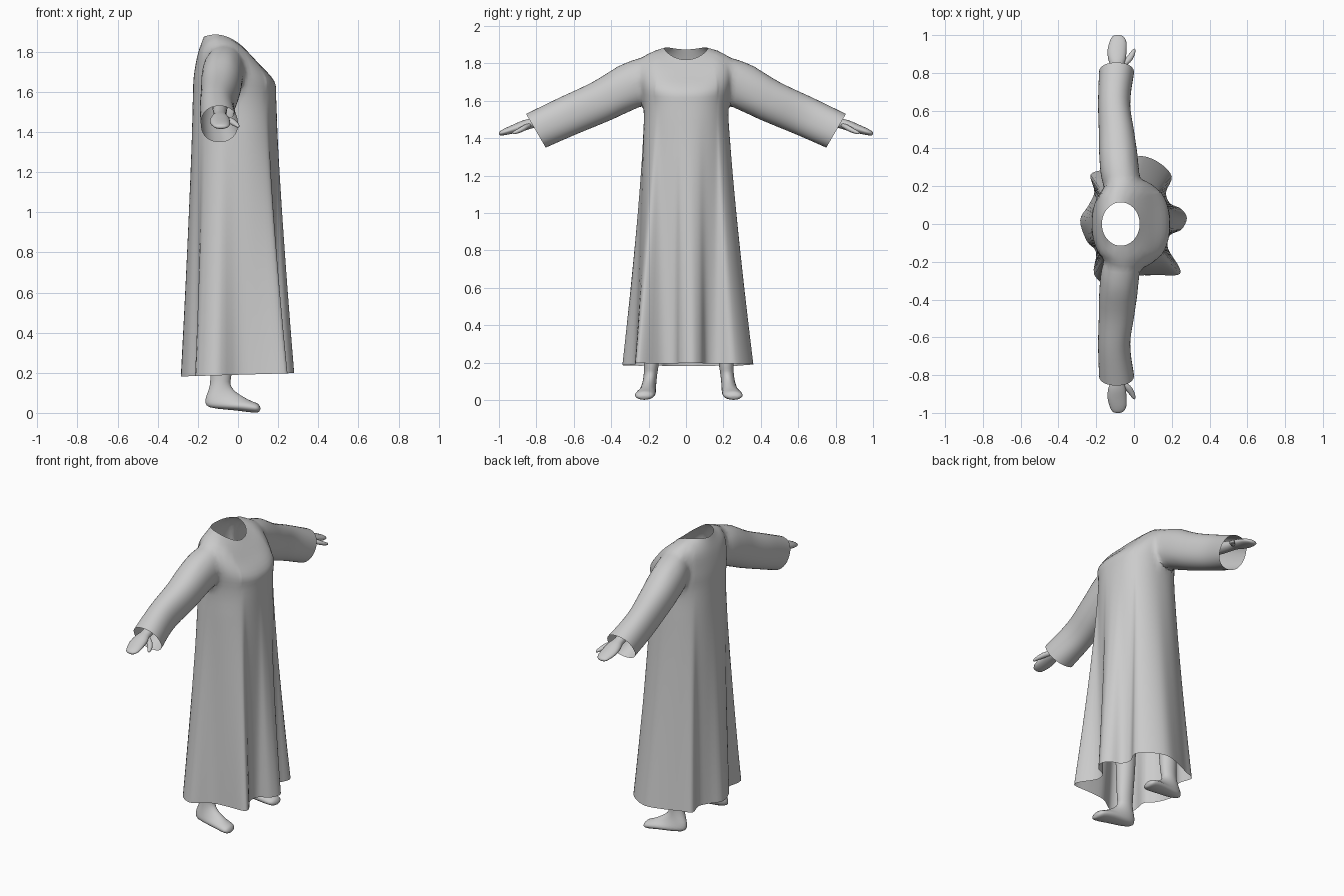
import bpy, bmesh, math
from mathutils import Vector as V

if "Cube" in bpy.data.objects:
    bpy.data.objects.remove(bpy.data.objects["Cube"])

grey = bpy.data.materials.new("light grey")
grey.diffuse_color = (0.6, 0.6, 0.6, 1)
grey.use_nodes = True
grey.node_tree.nodes["Principled BSDF"].inputs["Base Color"].default_value = grey.diffuse_color


def cat(a, b, c, d, t):
    return 0.5 * (2 * b + (c - a) * t + (2 * a - 5 * b + 4 * c - d) * t * t
                  + (3 * b - a - 3 * c + d) * t ** 3)


def ring(c, u, v, n=32, p=2.0):
    """Super-ellipse ring with half axes u and v."""
    c, u, v = V(c), V(u), V(v)
    f = lambda k: math.copysign(abs(k) ** (2 / p), k)
    return [c + u * f(math.cos(2 * math.pi * i / n)) + v * f(math.sin(2 * math.pi * i / n))
            for i in range(n)]


def loft(name, rings, sub=4):
    """Closed smooth tube through rings; the end caps get material index 1."""
    full, m = [], len(rings)
    for i in range(m - 1):
        q = [rings[max(0, i - 1)], rings[i], rings[i + 1], rings[min(m - 1, i + 2)]]
        full += [[cat(*pts, k / sub) for pts in zip(*q)] for k in range(sub)]
    full.append(rings[-1])
    bm = bmesh.new()
    vs = [[bm.verts.new(p) for p in r] for r in full]
    n = len(vs[0])
    for a, b in zip(vs, vs[1:]):
        for i in range(n):
            j = (i + 1) % n
            bm.faces.new((a[i], a[j], b[j], b[i]))
    for r in (vs[0], vs[-1]):
        bm.faces.new(r).material_index = 1
    bmesh.ops.recalc_face_normals(bm, faces=bm.faces)
    me = bpy.data.meshes.new(name)
    bm.to_mesh(me)
    bm.free()
    me.materials.append(grey)
    me.materials.append(grey)
    ob = bpy.data.objects.new(name, me)
    bpy.context.collection.objects.link(ob)
    return ob


def smooth(ob):
    bpy.ops.object.select_all(action='DESELECT')
    bpy.context.view_layer.objects.active = ob
    ob.select_set(True)
    bpy.ops.object.shade_smooth_by_angle(angle=math.radians(55))


# robe body: wavy hem blended up into a rounded chest, then the yoke and neck
hem_ctrl = [V((x, y, 0)) for x, y in (
    (.28, .03), (.25, .08), (.19, .11), (.17, .17), (.20, .25), (.14, .32), (.04, .36),
    (-.07, .33), (-.16, .29), (-.23, .26), (-.21, .17), (-.24, .10), (-.285, .02),
    (-.25, -.09), (-.20, -.15), (-.21, -.27), (-.11, -.34), (0, -.28), (.11, -.27),
    (.23, -.27), (.24, -.23), (.18, -.13), (.19, -.06), (.25, -.03))]
m = len(hem_ctrl)
hem = [cat(*[hem_ctrl[(i + k) % m] for k in (-1, 0, 1, 2)], s / 4)
       for i in range(m) for s in range(4)]
angles = [math.atan2(p.y, p.x) for p in hem]


def section(x0, x1, yh, zb, zm, zf, p=2.3):
    """Body ring from back x0 to front x1, height given at back, middle and front."""
    out = []
    for a in angles:
        c, s = math.cos(a), math.sin(a)
        xh = (x1 - x0) / 2
        r = ((abs(c) / xh) ** p + (abs(s) / yh) ** p) ** (-1 / p)
        t = r * c / xh
        z = zm + (zf - zb) / 2 * t + ((zf + zb) / 2 - zm) * t * t
        out.append(V(((x0 + x1) / 2 + r * c, r * s, z)))
    return out


chest = section(-.225, .19, .225, 1.57, 1.57, 1.57)
rings = []
for z in (.19, .4, .65, .9, 1.15, 1.38, 1.57):
    w = ((1.57 - z) / 1.38) ** 1.25
    rings.append([V((c.x + (h.x - c.x) * w, c.y + (h.y - c.y) * w, z + .03 * h.x * w))
                  for c, h in zip(chest, hem)])
rings += [section(-.22, .18, .245, 1.68, 1.70, 1.655),
          section(-.20, .10, .235, 1.79, 1.835, 1.745),
          section(-.17, .03, .115, 1.875, 1.88, 1.82, 2.0)]
robe = loft("robe", rings)


# sleeves: wide tubes given by top and bottom points (y, z) and x range
def sleeve(s):
    secs = [((.15, 1.80), (.15, 1.62), -.14, .02), ((.28, 1.825), (.25, 1.565), -.18, .03),
            ((.50, 1.70), (.42, 1.49), -.185, .005), ((.68, 1.615), (.59, 1.42), -.19, -.02),
            ((.855, 1.53), (.75, 1.35), -.185, 0)]
    rs = []
    for (ya, za), (yb, zb), x0, x1 in secs:
        rs.append(ring(((x0 + x1) / 2, s * (ya + yb) / 2, (za + zb) / 2),
                       (0, s * (ya - yb) / 2, (za - zb) / 2), ((x1 - x0) / 2, 0, 0), 40, 2.2))
    return loft("sleeve", rs, 5)


for s in (1, -1):
    tool = sleeve(s)
    mod = robe.modifiers.new("join", 'BOOLEAN')
    mod.operation, mod.solver, mod.object = 'UNION', 'EXACT', tool
    bpy.context.view_layer.objects.active = robe
    bpy.ops.object.modifier_apply(modifier=mod.name)
    bpy.data.objects.remove(tool)

# open the neck, hem and cuffs, then soften the shoulder seams
bm = bmesh.new()
bm.from_mesh(robe.data)
bmesh.ops.delete(bm, geom=[f for f in bm.faces if f.material_index == 1], context='FACES')
bmesh.ops.remove_doubles(bm, verts=bm.verts, dist=.003)
seam = [v for v in bm.verts if .17 < abs(v.co.y) < .36 and v.co.z > 1.45]
for _ in range(6):
    bmesh.ops.smooth_vert(bm, verts=seam, factor=.5, use_axis_x=True,
                          use_axis_y=True, use_axis_z=True)
bm.to_mesh(robe.data)
bm.free()
smooth(robe)

for s, side in ((1, "left"), (-1, "right")):
    # forearm and mitten-like hand: (x, y, z, half width, half thickness)
    arm = [(-.09, .60, 1.545, .04, .04), (-.09, .72, 1.51, .036, .034),
           (-.09, .82, 1.482, .032, .026), (-.09, .87, 1.467, .046, .026),
           (-.09, .92, 1.45, .05, .022), (-.085, .965, 1.435, .044, .017),
           (-.085, .992, 1.426, .03, .011), (-.085, 1.0, 1.423, .008, .004)]
    smooth(loft(side + "_hand", [ring((x, s * y, z), (w, 0, 0), (0, s * t * .3, t), 20)
                                 for x, y, z, w, t in arm], 3))
    thumb = [(-.07, .835, 1.47, .012), (-.035, .865, 1.455, .016), (-.012, .895, 1.44, .013),
             (0, .92, 1.43, .008), (.003, .927, 1.427, .002)]
    smooth(loft(side + "_thumb", [ring((x, s * y, z), (r, -s * r * .5, 0), (0, 0, r), 12)
                                  for x, y, z, r in thumb], 3))
    # leg and foot: back point, front point (x, z), centre y, half width
    leg = [(-.15, .60, -.02, .60, .19, .06), (-.145, .40, -.025, .40, .195, .055),
           (-.138, .20, -.032, .20, .20, .04), (-.142, .13, -.038, .145, .205, .036),
           (-.162, .065, -.015, .108, .212, .038), (-.14, .028, .03, .078, .22, .044),
           (-.01, .012, .065, .06, .23, .052), (.075, .002, .098, .046, .237, .05),
           (.102, .004, .11, .03, .24, .03), (.109, .012, .112, .02, .24, .01)]
    smooth(loft(side + "_foot", [ring(((a + c) / 2, s * y + .015, (b + d) / 2),
                                      ((c - a) / 2, 0, (d - b) / 2), (0, w, 0), 24)
                                 for a, b, c, d, y, w in leg], 3))
